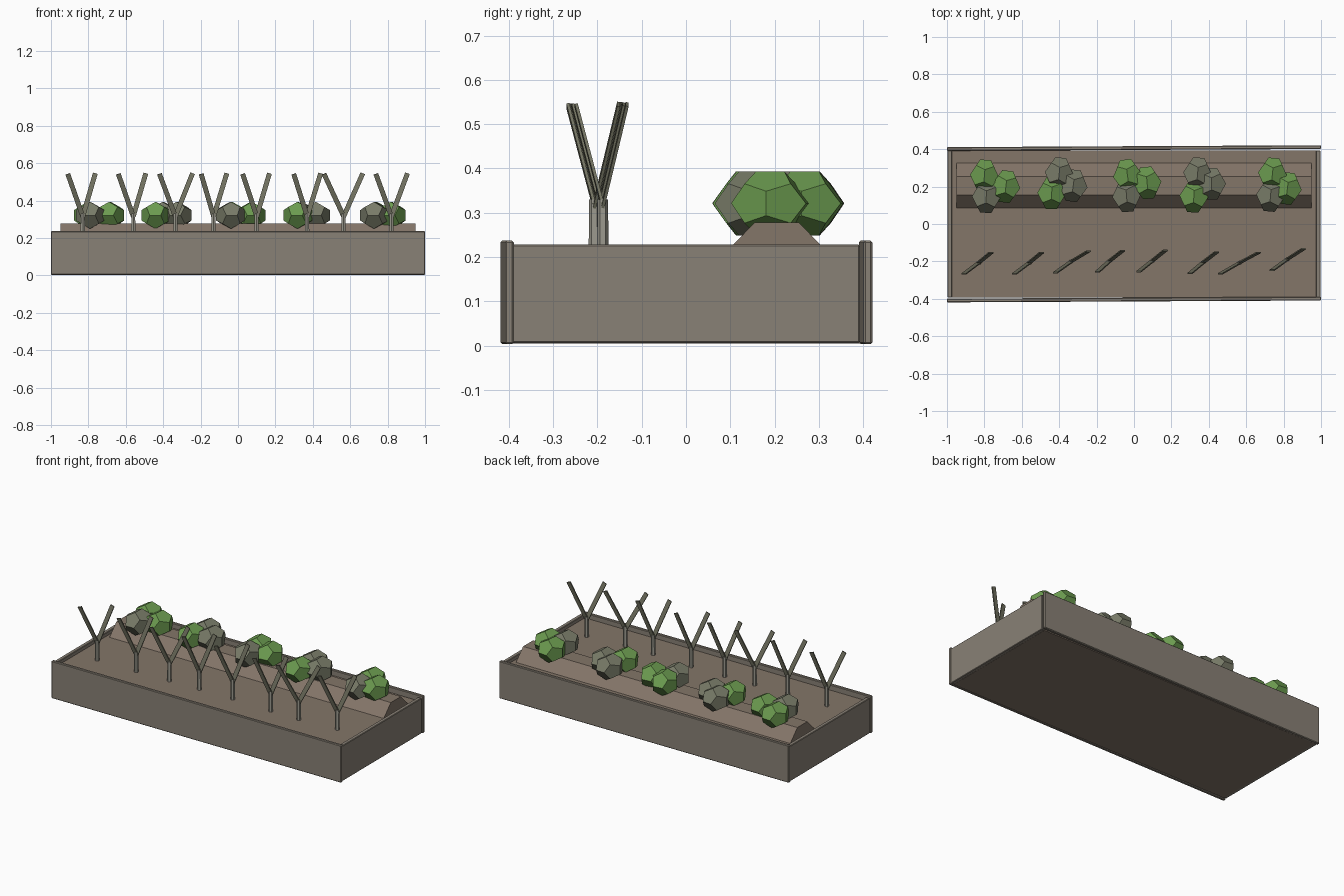
import bpy, bmesh, math, random
from mathutils import Vector, Matrix

if "Cube" in bpy.data.objects:
    bpy.data.objects.remove(bpy.data.objects["Cube"])

random.seed(4)

def material(name, rgb):
    m = bpy.data.materials.new(name)
    m.diffuse_color = (*rgb, 1)
    m.use_nodes = True
    m.node_tree.nodes["Principled BSDF"].inputs["Base Color"].default_value = m.diffuse_color
    return m

WOOD = material("weathered_wood", (0.25, 0.22, 0.18))
SOIL = material("soil", (0.23, 0.18, 0.14))
POST = material("pale_post", (0.33, 0.32, 0.27))
TWIG = material("twig", (0.17, 0.17, 0.12))
GREEN = material("leaf_green", (0.15, 0.33, 0.08))
GREY = material("leaf_grey", (0.19, 0.20, 0.14))

def finish(name, bm, mat):
    bmesh.ops.recalc_face_normals(bm, faces=bm.faces)
    me = bpy.data.meshes.new(name)
    bm.to_mesh(me)
    bm.free()
    ob = bpy.data.objects.new(name, me)
    bpy.context.collection.objects.link(ob)
    me.materials.append(mat)
    return ob

def box(name, center, size, mat, turn=0.0, bevel=0.0):
    bm = bmesh.new()
    bmesh.ops.create_cube(bm, size=1, matrix=Matrix.Diagonal((*size, 1)))
    ob = finish(name, bm, mat)
    ob.location = center
    ob.rotation_euler.z = turn
    if bevel:
        mod = ob.modifiers.new("bevel", "BEVEL")
        mod.width = bevel
        mod.segments = 1
    return ob

# Planter boards, the long ones slightly out of true
for side, label in ((-1, "front"), (1, "back")):
    box(label + "_board", (0, side * 0.405 + 0.001, 0.12), (2.0, 0.02, 0.234), WOOD, 0.005, 0.004)
for side, label in ((-1, "left"), (1, "right")):
    box(label + "_board", (side * 0.985, 0, 0.117), (0.024, 0.785, 0.222), WOOD, 0, 0.003)

# Soil bed
box("soil_bed", (0, 0, 0.105), (1.955, 0.785, 0.20), SOIL)

# Raised planting ridge, trapezoid profile swept along x
bm = bmesh.new()
profile = [(0.08, 0.20), (0.33, 0.20), (0.255, 0.278), (0.155, 0.278)]
face = bm.faces.new([bm.verts.new((-0.95, y, z)) for y, z in profile])
ext = bmesh.ops.extrude_face_region(bm, geom=[face], use_keep_orig=True)
bmesh.ops.translate(bm, vec=(1.9, 0, 0), verts=[v for v in ext["geom"] if isinstance(v, bmesh.types.BMVert)])
finish("soil_ridge", bm, SOIL)

# Forked stakes: post plus two flat arms
def arm(name, base, tip):
    d = tip - base
    up = d.normalized()
    wide = Vector((0, 1, 0)).cross(up).normalized()
    thin = up.cross(wide)
    frame = Matrix((wide, thin, up)).transposed().to_4x4()
    bm = bmesh.new()
    bmesh.ops.create_cube(bm, size=1, matrix=Matrix.Translation((base + tip) / 2) @ frame
                          @ Matrix.Diagonal((0.026, 0.007, d.length, 1)))
    finish(name, bm, TWIG)

# x, y, left reach, right reach
stakes = [(-0.83, -0.207, 0.08, 0.067), (-0.56, -0.207, 0.08, 0.067), (-0.335, -0.20, 0.085, 0.092),
          (-0.13, -0.197, 0.067, 0.07), (0.10, -0.195, 0.075, 0.068), (0.37, -0.205, 0.072, 0.072),
          (0.565, -0.207, 0.105, 0.102), (0.82, -0.188, 0.083, 0.086)]
for i, (x, y, left, right) in enumerate(stakes, 1):
    bm = bmesh.new()
    bmesh.ops.create_cone(bm, cap_ends=True, segments=6, radius1=0.013, radius2=0.012, depth=0.13)
    finish(f"stake_post_{i}", bm, POST).location = (x, y, 0.265)
    base = Vector((x, y, 0.315))
    arm(f"stake_left_arm_{i}", base, Vector((x - left, y - 0.06, 0.542)))
    arm(f"stake_right_arm_{i}", base, Vector((x + right, y + 0.055, 0.545)))

# Bush clumps: squashed dodecahedra
def clump(name, x, y, mat):
    p = (1 + math.sqrt(5)) / 2
    bm = bmesh.new()
    for a in (-1, 1):
        for b in (-1, 1):
            for co in ((0, a / p, b * p), (a / p, b * p, 0), (a * p, 0, b / p), (a, b, 1), (a, b, -1)):
                bm.verts.new(co)
    bmesh.ops.convex_hull(bm, input=bm.verts)
    bmesh.ops.dissolve_limit(bm, angle_limit=0.05, verts=bm.verts, edges=bm.edges)
    ob = finish(name, bm, mat)
    ob.scale = (0.077 / p, 0.085 / p, 0.072 / p)
    ob.location = (x, y, 0.321)
    ob.rotation_euler.z = random.uniform(-0.15, 0.15)

bushes = [((-0.80, 0.258), (-0.685, 0.20), (-0.79, 0.145)),
          ((-0.40, 0.27), (-0.325, 0.205), (-0.44, 0.165)),
          ((-0.035, 0.26), (0.07, 0.22), (-0.04, 0.15)),
          ((0.34, 0.27), (0.415, 0.215), (0.32, 0.147)),
          ((0.74, 0.268), (0.82, 0.19), (0.73, 0.152))]
for i, spots in enumerate(bushes):
    main, accent = (GREEN, GREY) if i % 2 == 0 else (GREY, GREEN)
    for j, (x, y) in enumerate(spots):
        clump(f"bush_{i + 1}_clump_{j + 1}", x, y, accent if j == 2 else main)
